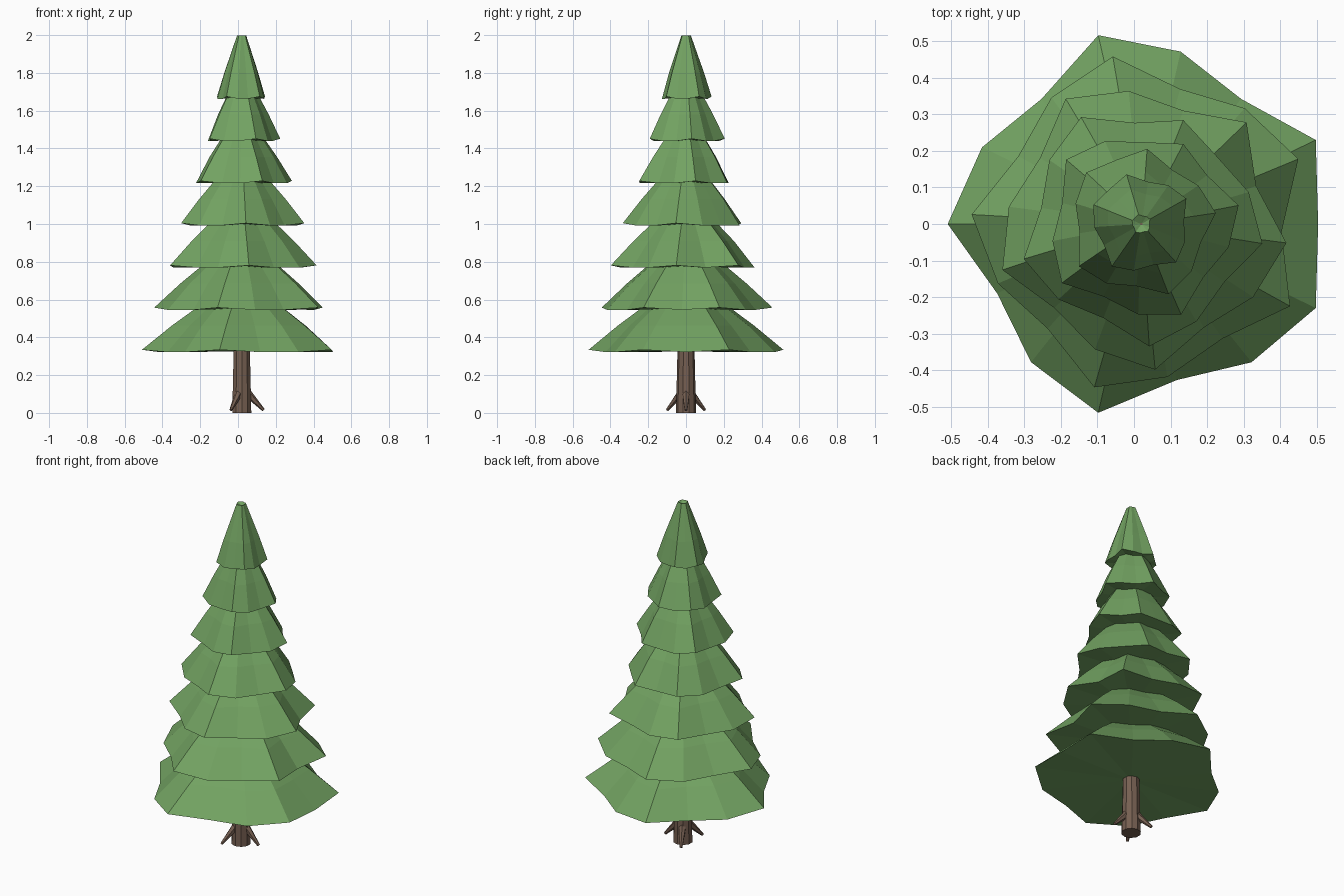
import bpy, bmesh, math
from mathutils import Vector

if "Cube" in bpy.data.objects:
    bpy.data.objects.remove(bpy.data.objects["Cube"])

CX = 0.02      # tree axis
SIDES = 14


def material(name, rgb):
    m = bpy.data.materials.new(name)
    m.diffuse_color = (*rgb, 1)
    m.use_nodes = True
    m.node_tree.nodes["Principled BSDF"].inputs["Base Color"].default_value = m.diffuse_color
    return m


GREEN = material("needle green", (0.17, 0.365, 0.122))
BROWN = material("bark brown", (0.18, 0.115, 0.083))


def finish(name, bm, mat):
    bmesh.ops.recalc_face_normals(bm, faces=bm.faces)
    me = bpy.data.meshes.new(name)
    bm.to_mesh(me)
    bm.free()
    me.materials.append(mat)
    ob = bpy.data.objects.new(name, me)
    bpy.context.collection.objects.link(ob)


def branch_tier(name, z, radius, first_angle, pattern):
    """Faceted skirt whose rim repeats Long / Medium / Short branch tips."""
    bm = bmesh.new()
    reach = {"L": 1.095, "M": 1.0, "S": 0.905}
    rings = []
    for scale, dz in ((1, 0), (0.70, 0.14), (0.19, 0.335)):
        ring = []
        for i in range(SIDES):
            kind = pattern[i % 3]
            a = math.radians(first_angle) + math.tau * i / SIDES
            r = radius * scale * reach[kind]
            lift = 0.012 if (kind == "L" and dz == 0) else 0
            ring.append(bm.verts.new((CX + r * math.cos(a), r * math.sin(a), z + dz + lift)))
        rings.append(ring)
    for low, high in zip(rings, rings[1:]):
        for i in range(SIDES):
            j = (i + 1) % SIDES
            bm.faces.new((low[i], low[j], high[j], high[i]))
    # underside and slightly sunken top
    for ring, cz in ((rings[0], z + 0.005), (rings[-1], z + 0.32)):
        c = bm.verts.new((CX, 0, cz))
        for i in range(SIDES):
            bm.faces.new((ring[i], ring[(i + 1) % SIDES], c))
    finish(name, bm, GREEN)


def tapered_rod(name, start, end, r1, r2, sides):
    start, end = Vector(start), Vector(end)
    axis = end - start
    bm = bmesh.new()
    bmesh.ops.create_cone(bm, cap_ends=True, segments=sides, radius1=r1, radius2=r2, depth=axis.length)
    bm.transform(axis.to_track_quat("Z", "Y").to_matrix().to_4x4())
    bmesh.ops.translate(bm, verts=bm.verts, vec=(start + end) / 2)
    finish(name, bm, BROWN)


# Branch tiers, bottom to top: first tip angle and tip order
tiers = [(0, "MLS"), (-3.2, "SLM"), (44, "LSM"), (68, "MSL"),
         (88, "SML"), (137, "LMS"), (158, "LMS")]
for n, (angle, pattern) in enumerate(tiers):
    branch_tier(f"branch_tier_{n + 1}", 0.322 + 0.2235 * n, 0.483 - 0.059 * n, angle, pattern)

# Trunk, running up inside the tiers
tapered_rod("trunk", (CX, 0, 0), (CX, 0, 1.985), 0.053, 0.006, 10)

# Three splayed roots
for n in range(3):
    a = math.tau * n / 3
    c, s = math.cos(a), math.sin(a)
    tapered_rod(f"root_{n + 1}", (CX + 0.03 * c, 0.03 * s, 0.105),
                (CX + 0.115 * c, 0.115 * s, 0.015), 0.022, 0.008, 6)
